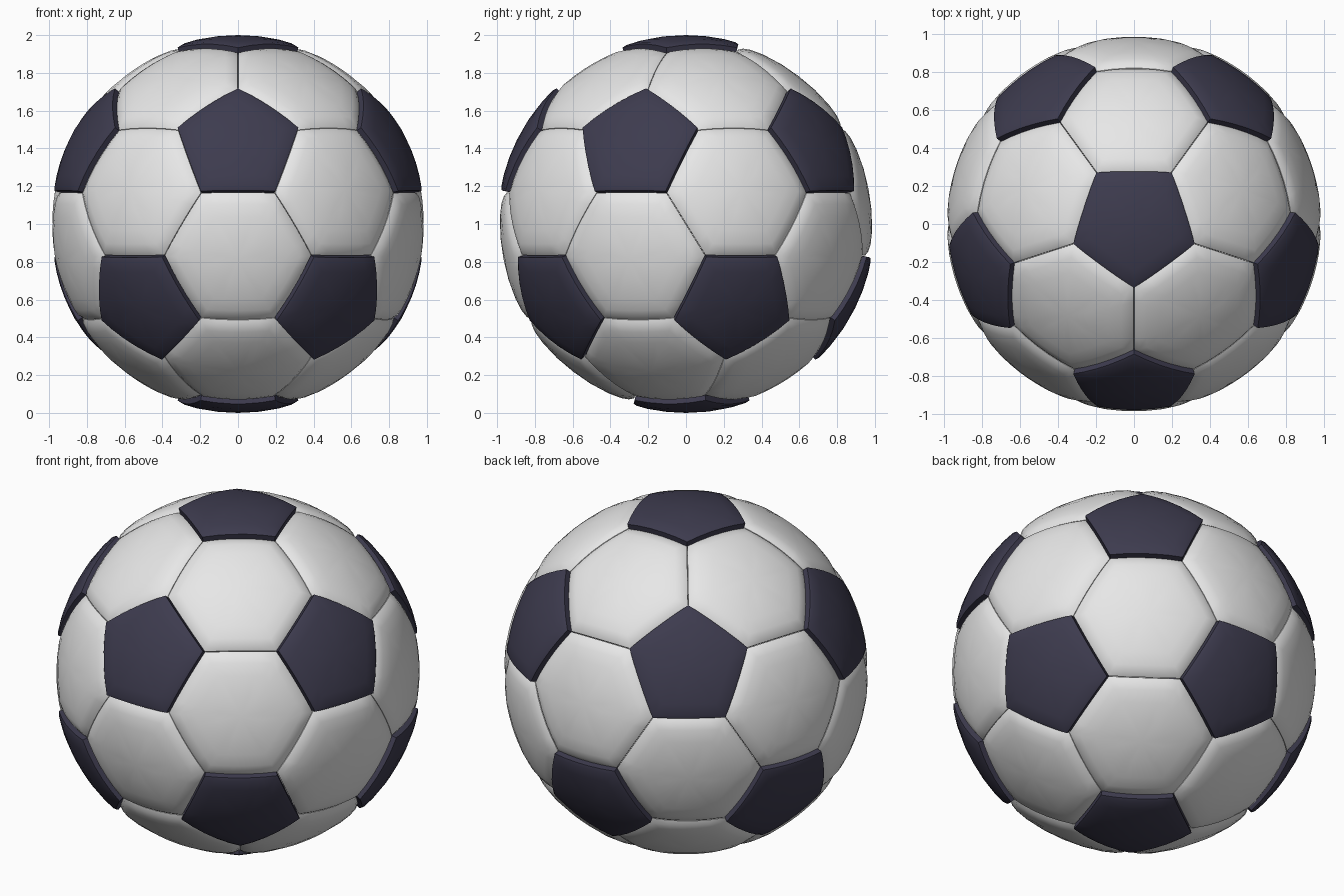
import bpy, bmesh, math
from mathutils import Vector

if "Cube" in bpy.data.objects:
    bpy.data.objects.remove(bpy.data.objects["Cube"])


def material(name, rgb):
    m = bpy.data.materials.new(name)
    m.diffuse_color = (*rgb, 1)
    m.use_nodes = True
    m.node_tree.nodes["Principled BSDF"].inputs["Base Color"].default_value = m.diffuse_color
    return m


WHITE = material("white", (0.8, 0.8, 0.8))
NAVY = material("dark navy", (0.047, 0.044, 0.077))

# Icosahedron directions: two poles and two staggered rings, one point facing front
nodes = [Vector((0, 0, 1)), Vector((0, 0, -1))]
for sign in (1, -1):
    for k in range(5):
        a = math.radians(-90 + 72 * k + (36 if sign < 0 else 0))
        nodes.append(Vector((math.cos(a) * 2, math.sin(a) * 2, sign)) / math.sqrt(5))


def adjacent(a, b):
    return 0.3 < a.dot(b) < 0.6


def around(points, axis):
    """Sort points counter-clockwise about an outward axis."""
    u = axis.orthogonal().normalized()
    v = axis.cross(u)
    return sorted(points, key=lambda p: math.atan2(p.dot(v), p.dot(u)))


# Truncated corners give the pentagon and hexagon outlines
pentagons = [around([(2 * n + m) / 3 for m in nodes if adjacent(n, m)], n) for n in nodes]
hexagons = []
for i, a in enumerate(nodes):
    for j in range(i + 1, 12):
        for k in range(j + 1, 12):
            t = (a, nodes[j], nodes[k])
            if all(adjacent(t[p], t[(p + 1) % 3]) for p in range(3)):
                pts = [(2 * p + q) / 3 for p in t for q in t if p is not q]
                hexagons.append(around(pts, sum(t, Vector()).normalized()))


def panel(bm, corners, profile, steps=5):
    """Domed panel made of concentric rings; profile holds (ring scale, radius)."""
    centre = sum(corners, Vector()) / len(corners)
    tip = bm.verts.new(centre.normalized() * profile[0][1])
    outline = []
    for c, d in zip(corners, corners[1:] + corners[:1]):
        outline += [c.lerp(d, s / steps) for s in range(steps)]
    n = len(outline)
    last = None
    for scale, radius in profile[1:]:
        ring = [bm.verts.new(centre.lerp(p, scale).normalized() * radius) for p in outline]
        for i in range(n):
            j = (i + 1) % n
            if last:
                bm.faces.new((last[i], ring[i], ring[j], last[j]))
            else:
                bm.faces.new((tip, ring[i], ring[j]))
        last = ring


def panels(name, outlines, profile, mat):
    bm = bmesh.new()
    for corners in outlines:
        panel(bm, corners, profile)
    mesh = bpy.data.meshes.new(name)
    bm.to_mesh(mesh)
    bm.free()
    mesh.materials.append(mat)
    obj = bpy.data.objects.new(name, mesh)
    obj.location.z = 1
    bpy.context.collection.objects.link(obj)
    bpy.ops.object.select_all(action='DESELECT')
    obj.select_set(True)
    bpy.context.view_layer.objects.active = obj
    bpy.ops.object.shade_smooth_by_angle(angle=math.radians(40))


# Soft white panels sinking into the seams
panels("white_hexagon_panels", hexagons,
       [(0, 0.984), (0.3, 0.985), (0.6, 0.986), (0.8, 0.984), (0.92, 0.977), (0.995, 0.964), (0.998, 0.93)], WHITE)
# Dark panels standing slightly proud with crisp rims
panels("dark_pentagon_panels", pentagons,
       [(0, 1.0), (0.35, 1.0), (0.7, 1.0), (0.92, 0.998), (0.985, 0.992), (0.995, 0.93)], NAVY)
